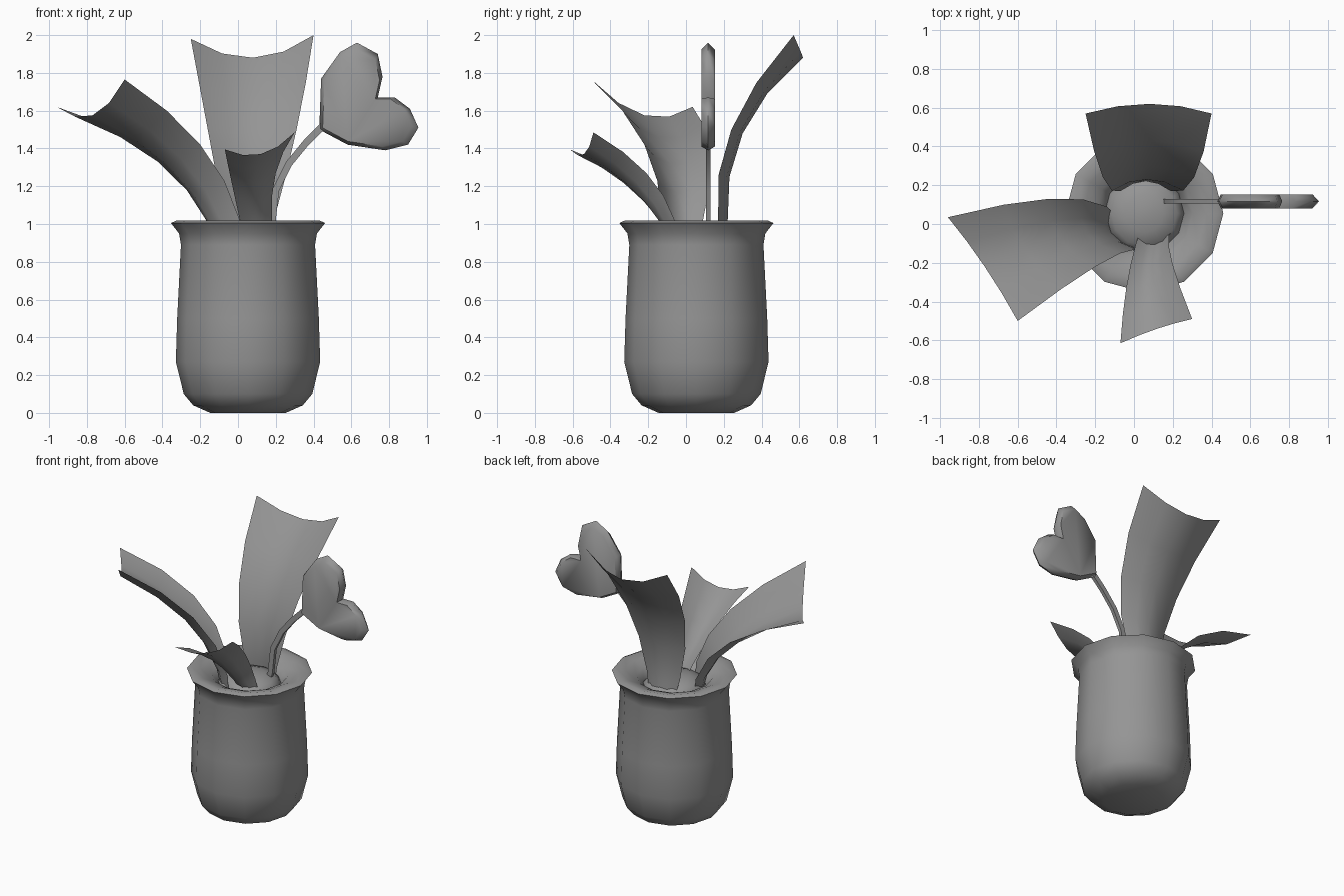
import bpy, bmesh
from math import sin, cos, pi
from mathutils import Vector

cube = bpy.data.objects.get("Cube")
if cube:
    bpy.data.objects.remove(cube)

AXIS = Vector((0.053, 0.055, 0))

clay = bpy.data.materials.new("clay_grey")
clay.use_nodes = True
GREY = (0.3, 0.3, 0.3, 1)
clay.diffuse_color = GREY
clay.node_tree.nodes["Principled BSDF"].inputs["Base Color"].default_value = GREY


def finish(bm, name, closed=True):
    """Turn a bmesh into a smooth shaded object."""
    bmesh.ops.remove_doubles(bm, verts=bm.verts, dist=0.0001)
    if closed:
        bmesh.ops.recalc_face_normals(bm, faces=bm.faces)
    mesh = bpy.data.meshes.new(name)
    bm.to_mesh(mesh)
    bm.free()
    mesh.materials.append(clay)
    obj = bpy.data.objects.new(name, mesh)
    bpy.context.collection.objects.link(obj)
    bpy.ops.object.select_all(action='DESELECT')
    obj.select_set(True)
    bpy.context.view_layer.objects.active = obj
    bpy.ops.object.shade_smooth_by_angle(angle=pi / 3)
    return obj


def bridge(bm, rows, wrap):
    """Fill quads between neighbouring rows of vertices."""
    for low, high in zip(rows, rows[1:]):
        count = len(low)
        for i in range(count if wrap else count - 1):
            j = (i + 1) % count
            bm.faces.new((low[i], low[j], high[j], high[i]))


def lathe(name, profile, sides=12):
    """Turn a radius/height profile around the pot axis, capping both ends."""
    bm = bmesh.new()
    rows = []
    for r, z in profile:
        rows.append([bm.verts.new(AXIS + Vector((r * cos(a), r * sin(a), z)))
                     for a in (2 * pi * i / sides for i in range(sides))])
    bridge(bm, rows, True)
    bm.faces.new(rows[0])
    bm.faces.new(rows[-1])
    return finish(bm, name)


def blend(t, points):
    """Quadratic through three points at t = 0, 0.5 and 1."""
    a, b, c = (Vector(p) for p in points)
    return a * (2 * (t - 0.5) * (t - 1)) + b * (4 * t * (1 - t)) + c * (2 * t * (t - 0.5))


def leaf(name, base, middle, tip):
    """Curved sheet; each row is given as edge, centre, edge."""
    bm = bmesh.new()
    rows = []
    for v in range(-1, 5):
        rows.append([bm.verts.new(blend(v / 4, [blend(u / 4, row) for row in (base, middle, tip)]))
                     for u in range(5)])
    bridge(bm, rows, False)
    return finish(bm, name, closed=False)


# Pot with flared rim, and the soil dome inside
lathe("pot", [(0.2, 0), (0.29, 0.04), (0.34, 0.1), (0.382, 0.27), (0.375, 0.5), (0.355, 0.89),
              (0.365, 0.95), (0.408, 1.005), (0.38, 1.018), (0.32, 1.005), (0.25, 0.975),
              (0.2, 0.92), (0.19, 0.8)])
lathe("soil", [(0.2, 0.85), (0.21, 0.92), (0.17, 0.965), (0.1, 0.99), (0.03, 1)])

# Leaves
leaf("back_leaf",
     [(-0.07, 0.17, 1.02), (0.06, 0.22, 1.0), (0.19, 0.17, 1.02)],
     [(-0.16, 0.24, 1.5), (0.07, 0.3, 1.48), (0.31, 0.24, 1.5)],
     [(-0.25, 0.57, 1.98), (0.08, 0.62, 1.88), (0.4, 0.57, 2)])
leaf("right_leaf",
     [(-0.14, 0.09, 1.02), (-0.14, -0.04, 1.0), (0.01, -0.13, 1.02)],
     [(-0.44, 0.13, 1.38), (-0.38, -0.08, 1.32), (-0.2, -0.22, 1.42)],
     [(-0.96, 0.035, 1.62), (-0.77, -0.22, 1.575), (-0.6, -0.5, 1.765)])
leaf("front_leaf",
     [(0.01, -0.1, 1.02), (0.1, -0.13, 1.0), (0.18, -0.06, 1.02)],
     [(-0.04, -0.33, 1.25), (0.09, -0.31, 1.21), (0.2, -0.21, 1.27)],
     [(-0.07, -0.615, 1.395), (0.12, -0.54, 1.37), (0.3, -0.49, 1.485)])

# Flower stem: a thin square tube bending outward
FLOWER_Y = 0.117
path = [Vector((x, FLOWER_Y, z)) for x, z in
        [(0.12, 0.85), (0.18, 1.0), (0.2, 1.18), (0.27, 1.32), (0.36, 1.43), (0.46, 1.53)]]
bm = bmesh.new()
rings = []
for i, point in enumerate(path):
    along = (path[min(i + 1, len(path) - 1)] - path[max(i - 1, 0)]).normalized()
    side = along.cross(Vector((0, 1, 0))) * 0.018
    depth = Vector((0, 0.012, 0))
    rings.append([bm.verts.new(point + p) for p in
                  (side + depth, depth - side, -side - depth, side - depth)])
bridge(bm, rings, True)
bm.faces.new(rings[0])
bm.faces.new(rings[-1])
finish(bm, "flower_stem")

# Heart-shaped flower: an outline with rounded-in faces front and back
outline = [(0.43, 1.5), (0.44, 1.77), (0.54, 1.91), (0.63, 1.96), (0.74, 1.9), (0.765, 1.78),
           (0.74, 1.67), (0.83, 1.67), (0.91, 1.61), (0.955, 1.51), (0.9, 1.42), (0.78, 1.39),
           (0.58, 1.42)]
core = Vector((0.61, 0, 1.59))
bm = bmesh.new()
rings = []
for y, scale in [(-0.036, 0.9), (0, 1), (0.036, 0.9)]:
    rings.append([bm.verts.new(core + (Vector((x, 0, z)) - core) * scale
                               + Vector((0, FLOWER_Y + y, 0))) for x, z in outline])
bridge(bm, rings, True)
bm.faces.new(rings[0])
bm.faces.new(rings[-1])
finish(bm, "heart_flower")
